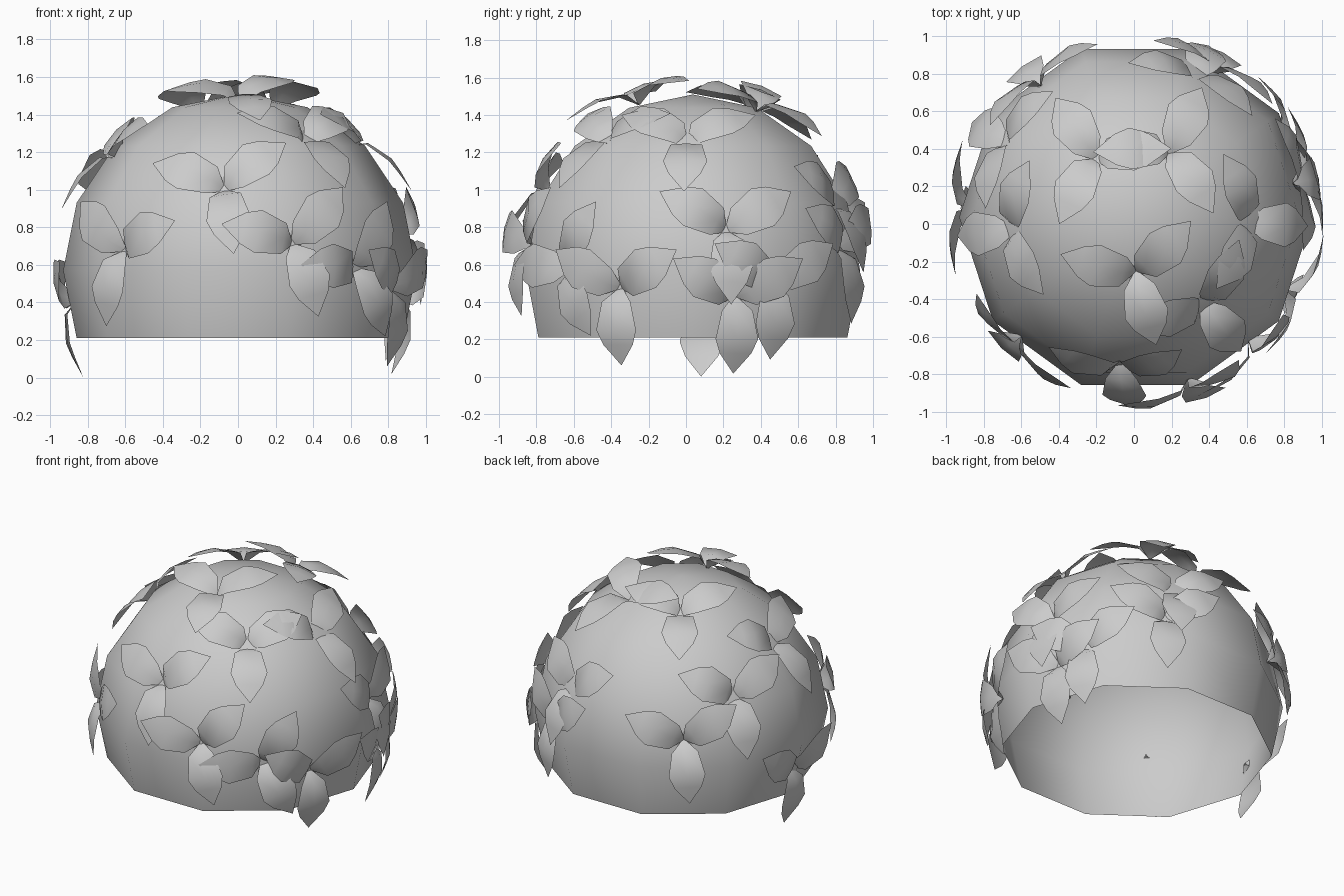
import bpy, bmesh
from math import radians, sin, cos, pi
from mathutils import Vector, Matrix

if "Cube" in bpy.data.objects:
    bpy.data.objects.remove(bpy.data.objects["Cube"])

CENTER = Vector((0.01, 0.037, 0.57))
RADIUS = 0.94


def finish(name, bm):
    mesh = bpy.data.meshes.new(name)
    bm.to_mesh(mesh)
    bm.free()
    for p in mesh.polygons:
        p.use_smooth = True
    obj = bpy.data.objects.new(name, mesh)
    bpy.context.collection.objects.link(obj)
    return obj


# Bush dome: ten-sided sphere with its lower rings removed, open underneath
bm = bmesh.new()
bmesh.ops.create_uvsphere(bm, u_segments=10, v_segments=8, radius=RADIUS,
                          matrix=Matrix.Rotation(pi / 10, 4, 'Z'))
low = [v for v in bm.verts if v.co.z < -RADIUS * 0.5]
bmesh.ops.delete(bm, geom=low, context='VERTS')
bmesh.ops.translate(bm, verts=bm.verts, vec=CENTER)
finish("bush_dome", bm)

# Leaf cross-sections: distance from stem, half width, height, side droop
LEAF = [(0.0, 0.008, -0.06, 0.0), (0.07, 0.085, 0.02, 0.01),
        (0.22, 0.118, 0.04, 0.015), (0.30, 0.088, 0.02, 0.01)]
TIP = (0.415, -0.02)


def add_leaf(bm, origin, normal, along):
    side = normal.cross(along)

    def point(d, w, h):
        return bm.verts.new(origin + along * d + side * w + normal * h)

    rows = [[point(d, -w, h - k), point(d, 0, h), point(d, w, h - k)]
            for d, w, h, k in LEAF]
    for a, b in zip(rows, rows[1:]):
        for i in range(2):
            bm.faces.new((a[i], b[i], b[i + 1], a[i + 1]))
    tip = point(TIP[0], 0, TIP[1])
    for i in range(2):
        bm.faces.new((rows[-1][i], tip, rows[-1][i + 1]))


# Three-leaf sprigs: azimuth, elevation, roll of the hanging leaf, lift
SPRIGS = [(-96, 29, 10, 0), (-134, 7, -8, 0), (-72, 9, 16, .03),
          (-47, 1, 28, 0), (-26, -6, 0, 0), (15, -9, 0, -.01),
          (28, -4, 0, -.01), (12, 14, 0, -.01), (-3, 49, 0, 0),
          (-52, 50, 0, 0), (177, -10, 0, 0), (126, 12, 5, 0),
          (150, 28, 0, 0), (124, 66, 0, .03), (67, 24, 0, -.02),
          (62, 8, 0, -.01), (186, 43, 0, 0), (-90, 72, 15, .05),
          (63, 66, 0, .05)]

bm = bmesh.new()
for az, el, roll, lift in SPRIGS:
    a, e = radians(az), radians(el)
    n = Vector((cos(a) * cos(e), sin(a) * cos(e), sin(e)))
    down = Vector((cos(a) * sin(e), sin(a) * sin(e), -cos(e)))
    across = n.cross(down)
    for k in range(3):
        t = k * 2 * pi / 3 + radians(roll)
        add_leaf(bm, CENTER + n * (RADIUS + lift), n,
                 down * cos(t) + across * sin(t))
bmesh.ops.recalc_face_normals(bm, faces=bm.faces)
finish("leaf_sprigs", bm)
